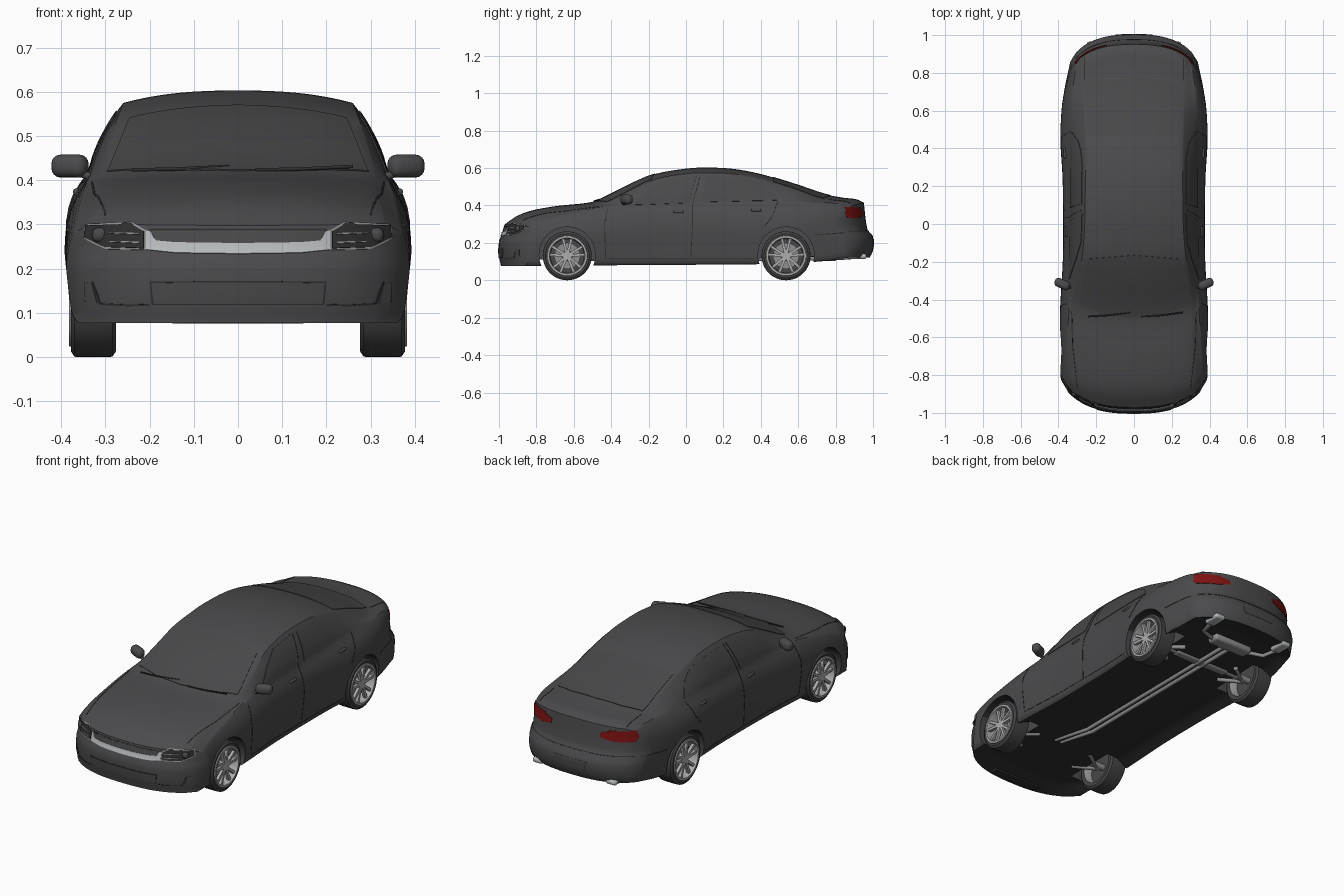
import bpy, bmesh, math
from mathutils import Vector, Matrix
from mathutils.bvhtree import BVHTree

cube = bpy.data.objects.get("Cube")
if cube:
    bpy.data.objects.remove(cube, do_unlink=True)


def material(name, r, g, b):
    m = bpy.data.materials.new(name)
    m.use_nodes = True
    m.diffuse_color = (r, g, b, 1)
    m.node_tree.nodes["Principled BSDF"].inputs["Base Color"].default_value = (r, g, b, 1)
    return m


PAINT = material("dark grey paint", .07, .07, .074)
GLASS = material("tinted glass", .065, .065, .068)
RUBBER = material("tyre rubber", .058, .058, .059)
BLACK = material("black trim", .028, .028, .028)
ALLOY = material("alloy metal", .42, .42, .42)
STEEL = material("dull steel", .28, .28, .28)
CHROME = material("bright trim", .47, .49, .5)
RED = material("tail lamp red", .21, .006, .006)


def finish(bm, name, mat, angle=35):
    bmesh.ops.recalc_face_normals(bm, faces=bm.faces)
    me = bpy.data.meshes.new(name)
    bm.to_mesh(me)
    bm.free()
    me.materials.append(mat)
    me.shade_smooth()
    me.set_sharp_from_angle(angle=math.radians(angle))
    ob = bpy.data.objects.new(name, me)
    bpy.context.collection.objects.link(ob)
    return ob


def curve(*pts):
    """Smooth function through (x, value) points."""
    n = len(pts)
    slope = []
    for i in range(n):
        a, b = pts[max(i - 1, 0)], pts[min(i + 1, n - 1)]
        slope.append((b[1] - a[1]) / (b[0] - a[0]))

    def f(x):
        x = min(max(x, pts[0][0]), pts[-1][0])
        i = 0
        while i < n - 2 and x > pts[i + 1][0]:
            i += 1
        (x0, y0), (x1, y1) = pts[i], pts[i + 1]
        h = x1 - x0
        t = (x - x0) / h
        s = t * t * (3 - 2 * t)
        return y0 + (y1 - y0) * s + h * t * (1 - t) * ((1 - t) * slope[i] - t * slope[i + 1])
    return f


# Body shape along its length: bottom, widest half width, belt, roof edge, centre line
bottom = curve((-1, .077), (-.5, .08), (.3, .085), (.6, .09), (.85, .105), (1, .122))
wide = curve((-1, .388), (-.6, .392), (-.2, .376), (.2, .377), (.5, .39), (.7, .383), (.85, .366), (1, .343))
belt_z = curve((-1, .28), (-.93, .305), (-.7, .353), (-.5, .388), (-.3, .4), (.1, .41), (.5, .416), (.8, .41), (.95, .4), (1, .38))
belt_x = curve((-1, .372), (-.7, .36), (-.42, .345), (0, .339), (.6, .339), (.82, .326), (1, .304))
edge_z = curve((-1, .302), (-.93, .332), (-.7, .378), (-.5, .405), (-.42, .43), (-.3, .484), (-.17, .541), (0, .57),
               (.1, .575), (.25, .569), (.4, .543), (.6, .486), (.75, .437), (.95, .418), (1, .402))
edge_x = curve((-1, .33), (-.7, .31), (-.42, .305), (-.17, .273), (0, .261), (.4, .258), (.75, .268), (1, .27))
top_z = curve((-1, .298), (-.93, .34), (-.85, .368), (-.7, .396), (-.5, .419), (-.42, .452), (-.3, .513), (-.17, .567),
              (0, .597), (.1, .603), (.25, .596), (.4, .568), (.6, .508), (.75, .458), (.85, .442), (.95, .433), (1, .415))
nose = curve((.08, .01), (.13, 0), (.21, 0), (.24, .014), (.3, .03))
tail = curve((.1, .03), (.16, 0), (.235, 0), (.265, .028), (.42, .05))


def body_point(u, s, w):
    """u across, s along, w from sill to roof edge."""
    zb, W, zs, xs, ze, xe = (f(s) for f in (bottom, wide, belt_z, belt_x, edge_z, edge_x))
    h = zs - zb
    side = [(.93 * W, zb), (.965 * W, zb + .02), (.985 * W, zb + .33 * h), (W, zb + .6 * h),
            (.7 * W + .3 * xs, zb + .83 * h), (xs, zs)]
    for t in (.33, .66, .9, 1):
        bulge = .3 * (ze - zs) * t * (1 - t)
        side.append((xs + (xe - xs) * t + bulge, zs + (ze - zs) * t))
    k = w * (len(side) - 1)
    x = u * curve(*[(i, p[0]) for i, p in enumerate(side)])(k)
    z = curve(*[(i, p[1]) for i, p in enumerate(side)])(k)
    z += w ** 3 * (top_z(s) - ze) * (1 - abs(u) ** 2.5)
    if w == 0:
        z += .032 * min(1, (1 - abs(u)) * 6) * min(1, (1 - abs(s)) * 8)
    # Ends curve round in plan, and lean in above and below the bumpers
    rounding = 1 - math.sqrt(1 - min(.985, abs(x) / W / 1.015) ** 2.5)
    y = s + rounding * (.23 * max(0, -s) - .2 * max(0, (s - .3) / .7))
    y += nose(z) * max(0, (-s - .8) / .2) - tail(z) * max(0, (s - .8) / .2)
    return x, y, z


# Body shell: a subdivided box bent to shape
NU, NS, NW = 20, 64, 22
bm = bmesh.new()
verts = {}


def vert(i, j, k):
    if (i, j, k) not in verts:
        t = 2 * j / NS - 1
        verts[i, j, k] = bm.verts.new(body_point(2 * i / NU - 1, t + .1 * math.sin(math.pi * t), k / NW))
    return verts[i, j, k]


def sheet(na, nb, place):
    for a in range(na):
        for b in range(nb):
            bm.faces.new([vert(*place(a + p, b + q)) for p, q in ((0, 0), (1, 0), (1, 1), (0, 1))])


for end in (0, 1):
    sheet(NU, NS, lambda a, b: (a, b, end * NW))
    sheet(NU, NW, lambda a, b: (a, end * NS, b))
    sheet(NS, NW, lambda a, b: (end * NU, a, b))
bmesh.ops.recalc_face_normals(bm, faces=bm.faces)
skin = BVHTree.FromBMesh(bm)
body = finish(bm, "body", PAINT)

# Wheel arches
AXLES = {"front": -.635, "rear": .535}
RADIUS = .131
for sx in (1, -1):
    for y in AXLES.values():
        cb = bmesh.new()
        bmesh.ops.create_cone(cb, cap_ends=True, segments=48, radius1=.15, radius2=.15, depth=.3,
                              matrix=Matrix.Translation((sx * .38, y, .135)) @ Matrix.Rotation(math.pi / 2, 4, 'Y'))
        cutter = finish(cb, "arch_cutter", BLACK)
        cutter.hide_render = True
        mod = body.modifiers.new("arch", 'BOOLEAN')
        mod.operation, mod.solver, mod.object = 'DIFFERENCE', 'EXACT', cutter
        bpy.context.view_layer.objects.active = body
        bpy.ops.object.modifier_apply(modifier=mod.name)
        bpy.data.objects.remove(cutter, do_unlink=True)
body.data.materials.clear()
body.data.materials.append(PAINT)
body.data.materials.append(BLACK)
for f in body.data.polygons:
    f.material_index = 1 if f.normal.z < -.6 and abs(f.center.x) < .35 else 0
body.data.shade_smooth()
body.data.set_sharp_from_angle(angle=math.radians(35))


def resample(pts, n):
    pts = [Vector(p) for p in pts]
    lens = [(b - a).length for a, b in zip(pts, pts[1:])]
    out = []
    for i in range(n + 1):
        d, k = sum(lens) * i / n, 0
        while k < len(lens) - 1 and d > lens[k]:
            d -= lens[k]
            k += 1
        out.append(pts[k].lerp(pts[k + 1], min(1, d / lens[k])))
    return out


RAYS = {"side": lambda p, q: ((3, p, q), (-1, 0, 0)), "front": lambda p, q: ((p, -3, q), (0, 1, 0)),
        "rear": lambda p, q: ((p, 3, q), (0, -1, 0)), "top": lambda p, q: ((p, q, 3), (0, 0, -1))}


def plate(name, low, high, view, mat, sx=1, lift=.003, n=24, rows=8):
    """Thin plate between two outlines, laid on the body."""
    bm = bmesh.new()
    grid = []
    for a, b in zip(resample(low, n), resample(high, n)):
        col = []
        for r in range(rows + 1):
            p = a.lerp(b, r / rows)
            start, way = RAYS[view](p.x, p.y)
            hit, nor, _, _ = skin.ray_cast(Vector(start), Vector(way))
            if hit is None:
                hit, nor, _, _ = skin.find_nearest(Vector(start) + Vector(way) * 2.2)
            v = hit + nor * lift
            col.append(bm.verts.new((v.x * sx, v.y, v.z)))
        grid.append(col)
    for c, d in zip(grid, grid[1:]):
        for r in range(rows):
            bm.faces.new((c[r], d[r], d[r + 1], c[r + 1]))
    bmesh.ops.recalc_face_normals(bm, faces=bm.faces)
    bmesh.ops.solidify(bm, geom=bm.faces[:], thickness=.003)
    return finish(bm, name, mat)


def seam(name, pts, view, sx=1, width=.004, mat=BLACK):
    d = Vector(pts[-1]) - Vector(pts[0])
    off = Vector((-d.y, d.x)).normalized() * width / 2
    plate(name, [Vector(p) - off for p in pts], [Vector(p) + off for p in pts], view, mat, sx, .0015, 24, 1)


def tube(name, pts, r, mat):
    cu = bpy.data.curves.new(name, 'CURVE')
    cu.dimensions, cu.bevel_depth, cu.bevel_resolution, cu.use_fill_caps = '3D', r, 3, True
    sp = cu.splines.new('POLY')
    sp.points.add(len(pts) - 1)
    for p, co in zip(sp.points, pts):
        p.co = (*co, 1)
    cu.materials.append(mat)
    ob = bpy.data.objects.new(name, cu)
    bpy.context.collection.objects.link(ob)


def rounded_box(name, loc, size, mat, r, turn=0):
    bm = bmesh.new()
    bmesh.ops.create_cube(bm, size=1, matrix=Matrix.Diagonal((*size, 1)))
    bmesh.ops.bevel(bm, geom=bm.edges[:], offset=r, segments=4, profile=.5, affect='EDGES')
    bm.transform(Matrix.Translation(loc) @ Matrix.Rotation(turn, 4, 'Z'))
    finish(bm, name, mat, 50)


def lathe(name, profile, loc, sx, mat, closed=False):
    bm = bmesh.new()
    vs = [bm.verts.new((x * sx, 0, r)) for x, r in profile]
    es = [bm.edges.new(p) for p in zip(vs, vs[1:] + (vs[:1] if closed else []))]
    bmesh.ops.spin(bm, geom=vs + es, cent=(0, 0, 0), axis=(1, 0, 0), angle=math.tau, steps=48, use_merge=True)
    bmesh.ops.remove_doubles(bm, verts=bm.verts, dist=.0001)
    bm.transform(Matrix.Translation(loc))
    finish(bm, name, mat)


def both(pts):
    """Mirror an outline that starts on the centre line."""
    return [(-x, y) for x, y in pts[:0:-1]] + list(pts)


# Glass, grille and bumper details on the centre line
plate("windscreen", both([(0, -.495), (.15, -.48), (.295, -.425)]), both([(0, -.165), (.245, -.185)]), "top", GLASS)
plate("rear_window", both([(0, .465), (.245, .465)]), both([(0, .772), (.15, .765), (.255, .735)]), "top", GLASS)
plate("upper_grille", both([(0, .25), (.19, .255)]), both([(0, .283), (.2, .283)]), "front", GLASS, lift=.001)
plate("grille_bar", both([(0, .233), (.14, .235), (.207, .242)]),
      both([(0, .257), (.14, .259), (.186, .263), (.197, .285), (.207, .287)]), "front", CHROME, lift=.004, n=48)
plate("lower_grille", both([(0, .118), (.195, .118)]), both([(0, .172), (.2, .171)]), "front", BLACK, lift=.001)
plate("lower_grille_insert", both([(0, .121), (.19, .121)]), both([(0, .169), (.195, .168)]), "front", GLASS)
rounded_box("front_lip", (0, -.955, .082), (.3, .05, .012), BLACK, .004)
rounded_box("lip_strip", (0, -.978, .083), (.17, .008, .005), STEEL, .002)
plate("number_plate_recess", both([(0, .18), (.09, .18)]), both([(0, .22), (.1, .22)]), "rear", GLASS, lift=.002)
seam("rear_bumper_seam", both([(0, .262), (.2, .262), (.31, .262)]), "rear")
seam("bonnet_front_seam", both([(0, .288), (.2, .288)]), "front")

for side, sx in (("left", 1), ("right", -1)):
    # Lamps
    plate(side + "_headlamp_frame", [(.208, .242), (.3, .244), (.348, .268)],
          [(.208, .287), (.24, .305), (.345, .3)], "front", STEEL, sx, .002)
    plate(side + "_headlamp", [(.212, .245), (.3, .248), (.344, .27)],
          [(.212, .284), (.242, .301), (.342, .297)], "front", BLACK, sx, .005)
    lens = skin.ray_cast(Vector((.312, -3, .276)), Vector((0, 1, 0)))[0]
    rounded_box(side + "_headlamp_lens", (lens.x * sx, lens.y, lens.z), (.036, .03, .034), GLASS, .014)
    for z in (.256, .276):
        strip = [(.222, z), (.288, z + .003)]
        plate(side + "_headlamp_strip", strip, [(p, q + .003) for p, q in strip], "front", STEEL, sx, .008, 12, 1)
    plate(side + "_tail_lamp_rear", [(.145, .35), (.18, .34), (.24, .334), (.306, .334)],
          [(.145, .372), (.18, .382), (.24, .39), (.306, .391)], "rear", RED, sx)
    plate(side + "_tail_lamp_side", [(.852, .35), (.865, .338), (.93, .334)],
          [(.852, .372), (.865, .382), (.93, .391)], "side", RED, sx)
    plate(side + "_fog_recess", [(.318, .122), (.345, .125)], [(.33, .168), (.347, .17)], "front", GLASS, sx, .002)
    seam(side + "_fog_edge", [(.312, .12), (.32, .145), (.33, .17)], "front", sx)
    seam(side + "_bumper_crease", [(.2, .118), (.25, .117), (.31, .12)], "front", sx)
    # Side windows, doors and panel lines
    plate(side + "_front_window", [(-.29, .402), (.015, .413)],
          [(-.285, .407), (-.19, .487), (-.1, .54), (.055, .556)], "side", GLASS, sx)
    plate(side + "_rear_window", [(.085, .418), (.485, .427)],
          [(.105, .554), (.3, .543), (.38, .523), (.44, .49), (.487, .435)], "side", GLASS, sx)
    seam(side + "_window_divider", [(.41, .425), (.435, .49)], "side", sx, .007)
    seam(side + "_front_door_seam", [(-.42, .38), (-.435, .3), (-.43, .12)], "side", sx)
    seam(side + "_centre_door_seam", [(.075, .555), (.035, .41), (.035, .3), (.025, .12)], "side", sx)
    seam(side + "_rear_door_seam", [(.49, .42), (.46, .34), (.42, .29)], "side", sx)
    seam(side + "_sill_seam", [(-.43, .115), (.37, .115)], "side", sx)
    seam(side + "_bumper_side_seam", [(.69, .242), (.85, .255)], "side", sx)
    seam(side + "_bonnet_seam", [(.33, -.46), (.325, -.65), (.3, -.87)], "top", sx)
    seam(side + "_boot_seam", [(.262, .76), (.262, .88)], "top", sx)
    for y, z in ((-.04, .366), (.375, .374)):
        hit = skin.ray_cast(Vector((3, y, z)), Vector((-1, 0, 0)))[0]
        rounded_box(side + "_door_handle", (hit.x * sx, y, z), (.016, .055, .014), PAINT, .006)
    # Mirror, wiper, exhaust tip
    rounded_box(side + "_mirror", (.38 * sx, -.318, .432), (.086, .048, .052), PAINT, .021, .45 * sx)
    tube(side + "_mirror_arm", [(.32 * sx, -.335, .402), (.36 * sx, -.328, .418)], .009, PAINT)
    tube(side + "_wiper", [(x, y, top_z(y) + .002) for x, y in
                           ((sx * .14 + .12, -.468), (sx * .14, -.484), (sx * .14 - .1, -.49))], .004, BLACK)
    rounded_box(side + "_exhaust_tip", (.22 * sx, .915, .128), (.06, .1, .028), CHROME, .012)
    tube(side + "_tail_pipe", [(.1 * sx, .76, .122), (.2 * sx, .8, .118), (.22 * sx, .88, .122)], .011, STEEL)

    # Wheels
    for end, y in AXLES.items():
        tag, hub = f"{end}_{side}_", (.327 * sx, y, RADIUS)
        lathe(tag + "tyre", [(-.049, .098), (-.051, .118), (-.043, .13), (-.03, RADIUS), (.03, RADIUS),
                             (.043, .13), (.051, .118), (.049, .098)], hub, sx, RUBBER, True)
        lathe(tag + "rim", [(.046, .109), (.055, .106), (.055, .095), (.02, .09), (-.048, .098)], hub, sx, ALLOY)
        lathe(tag + "wheel_back", [(.004, 0), (.004, .091), (-.004, .091), (-.004, 0)], hub, sx, GLASS)
        lathe(tag + "brake_disc", [(.016, 0), (.016, .07), (.004, .07)], hub, sx, STEEL)
        lathe(tag + "hub", [(.046, 0), (.046, .02), (.04, .028), (0, .028)], hub, sx, ALLOY)
        sb = bmesh.new()
        for i in range(10):
            a = math.tau * (i // 2) / 5 + (.24 if i % 2 else -.24)
            bmesh.ops.create_cube(sb, size=1, matrix=Matrix.Translation(hub) @ Matrix.Rotation(a, 4, 'X')
                                  @ Matrix.Translation((.038 * sx, 0, .058)) @ Matrix.Diagonal((.016, .014, .08, 1)))
        finish(sb, tag + "spokes", ALLOY)
        # Short suspension arms beside each wheel
        tube(tag + "suspension_arm", [(sx * .17, y + .08, .115), (sx * .28, y, .11), (sx * .17, y - .07, .115)], .012, STEEL)
        tube(tag + "axle_stub", [(sx * .17, y, RADIUS), (sx * .33, y, RADIUS)], .018, STEEL)
    # Twin exhaust pipes
    tube(side + "_exhaust_pipe", [(.018 * sx + .05, -.55, .115), (.018 * sx, -.35, .108), (.018 * sx, .76, .116)], .011, STEEL)

# Rear silencer and cross member
rounded_box("rear_silencer", (0, .77, .122), (.24, .075, .04), STEEL, .016)
rounded_box("rear_cross_member", (0, AXLES["rear"], .126), (.34, .05, .03), STEEL, .012)
